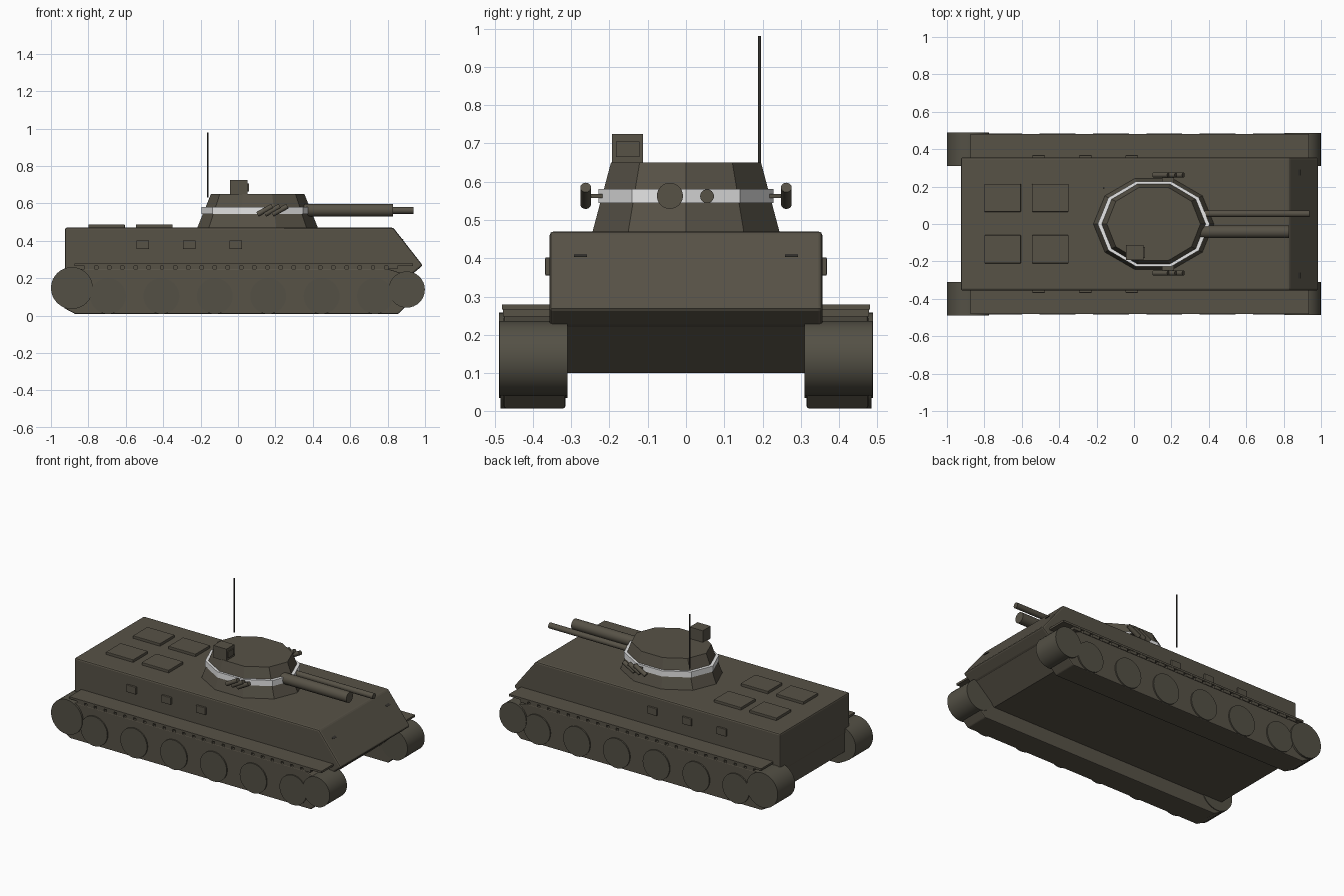
import bpy, bmesh, math
from mathutils import Vector

if "Cube" in bpy.data.objects:
    bpy.data.objects.remove(bpy.data.objects["Cube"])


def material(name, rgb):
    m = bpy.data.materials.new(name)
    m.diffuse_color = (*rgb, 1)
    m.use_nodes = True
    m.node_tree.nodes["Principled BSDF"].inputs["Base Color"].default_value = m.diffuse_color
    return m


OLIVE = material("olive drab", (0.095, 0.084, 0.062))
WHEEL = material("wheel olive", (0.088, 0.081, 0.06))
WHITE = material("white band", (0.8, 0.8, 0.8))
DARK = material("dark metal", (0.035, 0.033, 0.028))


def finish(name, bm, mat, bevel=0, smooth=False):
    bmesh.ops.recalc_face_normals(bm, faces=bm.faces[:])
    me = bpy.data.meshes.new(name)
    bm.to_mesh(me)
    bm.free()
    me.materials.append(mat)
    ob = bpy.data.objects.new(name, me)
    bpy.context.collection.objects.link(ob)
    if bevel:
        mod = ob.modifiers.new("bevel", "BEVEL")
        mod.width, mod.segments = bevel, 2
    if smooth:
        bpy.ops.object.select_all(action="DESELECT")
        ob.select_set(True)
        bpy.context.view_layer.objects.active = ob
        bpy.ops.object.shade_smooth_by_angle(angle=math.radians(30))
    return ob


def prism(name, profile, y0, y1, mat=OLIVE, bevel=0):
    """Extrude an x-z profile from y0 to y1."""
    bm = bmesh.new()
    face = bm.faces.new([bm.verts.new((x, y0, z)) for x, z in profile])
    ext = bmesh.ops.extrude_face_region(bm, geom=[face])["geom"]
    verts = [v for v in ext if isinstance(v, bmesh.types.BMVert)]
    bmesh.ops.translate(bm, verts=verts, vec=(0, y1 - y0, 0))
    return finish(name, bm, mat, bevel)


def box(name, x0, x1, y0, y1, z0, z1, mat=OLIVE, bevel=0):
    return prism(name, [(x0, z0), (x1, z0), (x1, z1), (x0, z1)], y0, y1, mat, bevel)


def rod(name, a, b, r, mat=OLIVE, sides=32):
    """Cylinder between two points."""
    a, b = Vector(a), Vector(b)
    bm = bmesh.new()
    bmesh.ops.create_cone(bm, cap_ends=True, segments=sides, radius1=r, radius2=r,
                          depth=(b - a).length)
    rot = (b - a).to_track_quat("Z", "Y").to_matrix().to_4x4()
    bmesh.ops.transform(bm, matrix=rot, verts=bm.verts[:])
    bmesh.ops.translate(bm, verts=bm.verts[:], vec=(a + b) / 2)
    return finish(name, bm, mat, smooth=True)


def decagon_loft(name, rings, mat, cx=0.105):
    """Stack of ten-sided oval rings given as (rx, ry, z)."""
    bm = bmesh.new()
    loops = []
    for rx, ry, z in rings:
        loops.append([bm.verts.new((cx + rx * math.cos(i * math.tau / 10),
                                    ry * math.sin(i * math.tau / 10), z)) for i in range(10)])
    for lo, hi in zip(loops, loops[1:]):
        for i in range(10):
            j = (i + 1) % 10
            bm.faces.new((lo[i], lo[j], hi[j], hi[i]))
    bm.faces.new(loops[0])
    bm.faces.new(loops[-1])
    return finish(name, bm, mat)


# Hull
prism("upper_hull", [(-0.925, 0.22), (0.93, 0.22), (0.988, 0.268), (0.83, 0.47), (-0.925, 0.47)],
      -0.356, 0.356, bevel=0.01)
prism("lower_hull", [(-0.92, 0.10), (0.79, 0.10), (0.93, 0.225), (-0.92, 0.225)], -0.315, 0.315)

# Roof hatches
for x in (-0.80, -0.545):
    for y in (0.065, -0.21):
        box("roof_hatch", x, x + 0.195, y, y + 0.15, 0.465, 0.487, bevel=0.003)

for s in (-1, 1):
    # Track body, fender and return links
    prism("track", [(-0.87, 0.008), (0.855, 0.008), (0.90, 0.05), (0.93, 0.14), (0.88, 0.225),
                    (0.80, 0.25), (-0.85, 0.25), (-0.93, 0.14), (-0.93, 0.04)],
          s * 0.315, s * 0.476, bevel=0.006)
    box("fender", -0.875, 0.935, s * 0.315, s * 0.48, 0.266, 0.279)
    for i in range(24):
        x = -0.82 + i * 0.0705
        box("track_link", x, x + 0.052, s * 0.318, s * 0.478, 0.248, 0.267)

    # Road wheels, rear sprocket and front idler
    for i in range(6):
        x = -0.695 + i * 0.2855
        rod("road_wheel", (x, s * 0.33, 0.104), (x, s * 0.484, 0.104), 0.096, WHEEL)
    rod("rear_sprocket", (-0.888, s * 0.31, 0.147), (-0.888, s * 0.488, 0.147), 0.112, WHEEL)
    rod("front_idler", (0.902, s * 0.31, 0.139), (0.902, s * 0.487, 0.139), 0.097, WHEEL)

    # Firing ports and headlights
    for x in (-0.51, -0.26, -0.012):
        box("firing_port", x - 0.034, x + 0.034, s * 0.35, s * 0.368, 0.355, 0.402, bevel=0.003)
    prism("headlight", [(0.868, 0.403), (0.89, 0.403), (0.87, 0.415)], s * 0.258, s * 0.292, DARK)

    # Smoke launcher tubes
    for i in range(3):
        x = 0.142 + i * 0.04
        rod("smoke_launcher", (x - 0.038, s * 0.262, 0.541), (x + 0.042, s * 0.262, 0.585),
            0.014, sides=16)
    box("launcher_bracket", 0.15, 0.215, s * 0.20, s * 0.262, 0.558, 0.568)

# Turret with painted band
decagon_loft("turret", [(0.323, 0.257, 0.468), (0.25, 0.206, 0.65)], OLIVE)
decagon_loft("turret_band", [(0.299, 0.240, 0.544), (0.299, 0.240, 0.581)], WHITE)

# Guns
rod("main_gun", (0.30, -0.042, 0.563), (0.83, -0.042, 0.563), 0.034)
rod("second_gun", (0.30, 0.055, 0.562), (0.938, 0.055, 0.562), 0.018)

# Sight box with lens plate
box("sight_box", -0.042, 0.052, -0.193, -0.112, 0.645, 0.725)
box("sight_lens", 0.05, 0.058, -0.183, -0.122, 0.664, 0.705)

# Antenna
rod("antenna", (-0.162, 0.192, 0.63), (-0.162, 0.192, 0.98), 0.004, DARK, 12)
